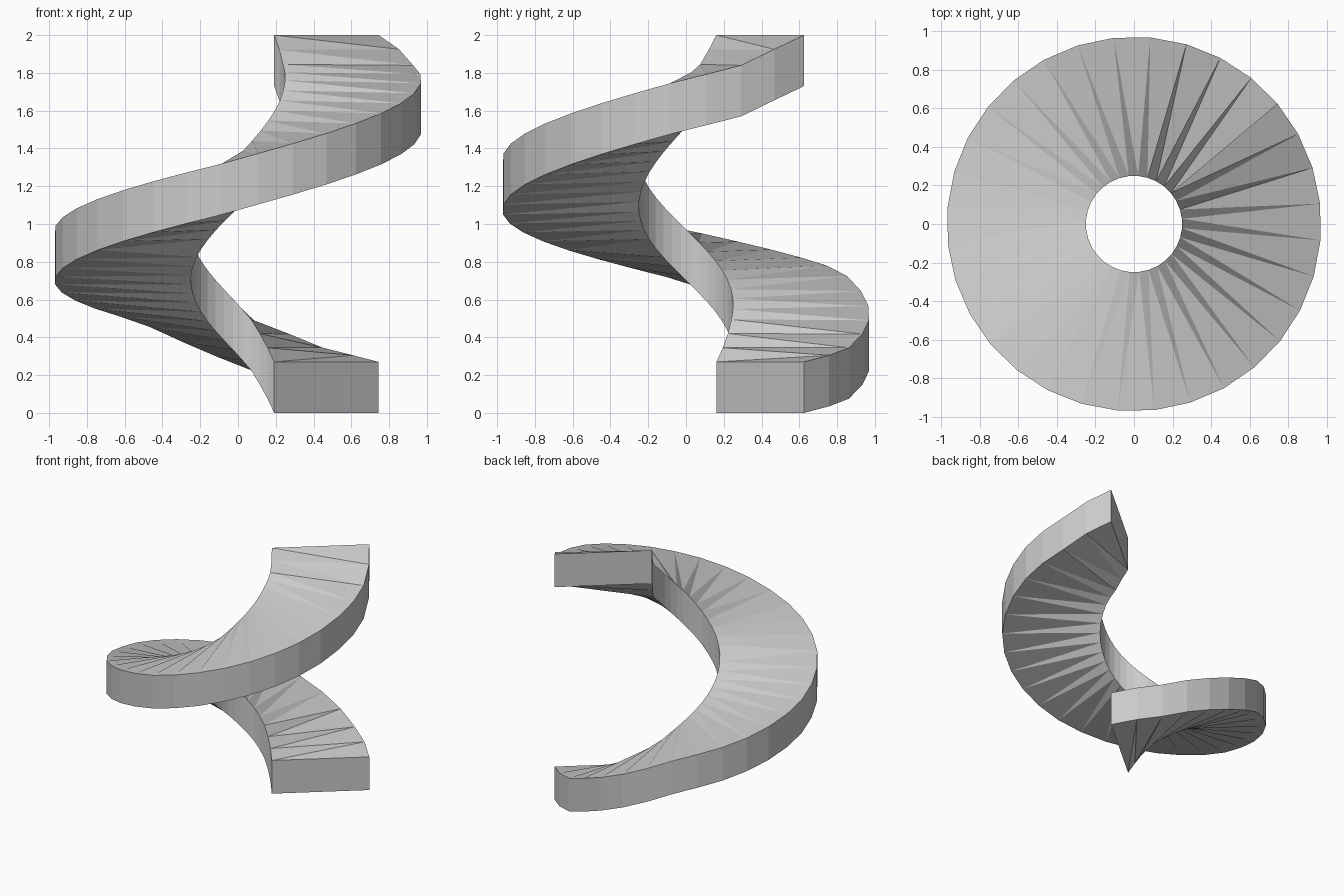
import bpy, bmesh, math

if "Cube" in bpy.data.objects:
    bpy.data.objects.remove(bpy.data.objects["Cube"])

SEGMENTS = 32
START = 40.0            # degrees, one full rising turn
THICK = 0.27
R_IN, R_OUT = 0.25, 0.972

# underside height by step along the outer and inner rims
OUTER = [(0, 0), (1, 0.035), (2, 0.075), (4, 0.22), (5, 0.295), (7, 0.455),
         (8, 0.51), (12, 0.68), (13, 0.72), (20, 1.05),
         (28, 1.475), (30, 1.57), (31, 1.655), (32, 1.73)]
INNER = [(0, 0), (1, 0.075), (2, 0.15), (3, 0.225), (5, 0.335), (9, 0.535),
         (12, 0.68), (20, 1.065), (28, 1.49), (30, 1.575), (32, 1.73)]


def height(table, k):
    for (a, za), (b, zb) in zip(table, table[1:]):
        if k <= b:
            return za + (zb - za) * (k - a) / (b - a)


bm = bmesh.new()

# rectangular section swept round the axis
sections = []
for k in range(SEGMENTS + 1):
    ang = math.radians(START + 360 * k / SEGMENTS)
    c, s = math.cos(ang), math.sin(ang)
    zi, zo = height(INNER, k), height(OUTER, k)
    sections.append([bm.verts.new((r * c, r * s, z)) for r, z in (
        (R_IN, zi), (R_OUT, zo), (R_OUT, zo + THICK), (R_IN, zi + THICK))])

for k in range(SEGMENTS):
    a, b = sections[k], sections[k + 1]
    # inner and outer walls
    bm.faces.new((a[1], b[1], b[2], a[2]))
    bm.faces.new((a[3], b[3], b[0], a[0]))
    # twisted top and underside, split into a wide facet and a sliver
    for i, o in ((3, 2), (0, 1)):
        if k < SEGMENTS // 2:
            tris = ((a[i], a[o], b[o]), (a[i], b[o], b[i]))
        else:
            tris = ((a[i], a[o], b[i]), (a[o], b[o], b[i]))
        for t in tris:
            bm.faces.new(t if i == 3 else t[::-1])

# end caps
bm.faces.new(sections[0])
bm.faces.new(sections[-1][::-1])
bmesh.ops.recalc_face_normals(bm, faces=bm.faces)

mesh = bpy.data.meshes.new("spiral_ramp")
bm.to_mesh(mesh)
bm.free()
bpy.context.collection.objects.link(bpy.data.objects.new("spiral_ramp", mesh))
